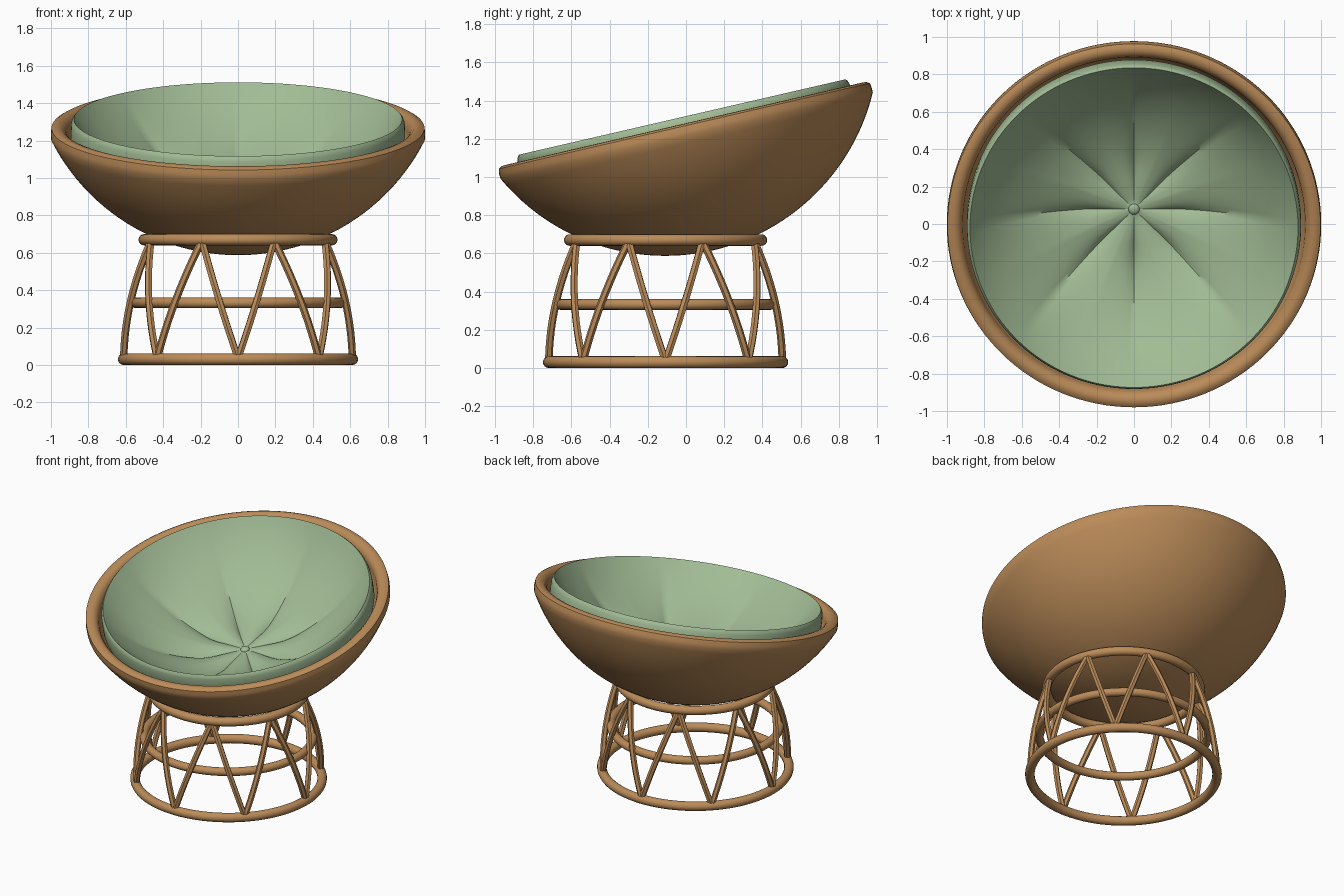
import bpy, bmesh, math
from mathutils import Vector, Matrix

cube = bpy.data.objects.get("Cube")
if cube:
    bpy.data.objects.remove(cube, do_unlink=True)


def material(name, rgb):
    m = bpy.data.materials.new(name)
    m.use_nodes = True
    m.diffuse_color = (*rgb, 1)
    bsdf = m.node_tree.nodes["Principled BSDF"]
    bsdf.inputs["Base Color"].default_value = (*rgb, 1)
    bsdf.inputs["Roughness"].default_value = 0.7
    return m


RATTAN = material("rattan_brown", (0.50, 0.262, 0.10))
FABRIC = material("sage_fabric", (0.36, 0.50, 0.30))
TILT = Matrix.Translation((0, 0, 1.23)) @ Matrix.Rotation(math.radians(13), 4, "X")
BASE_Y = -0.107


def finish(obj, mat, angle=40):
    obj.data.materials.clear()
    obj.data.materials.append(mat)
    bpy.ops.object.select_all(action="DESELECT")
    obj.select_set(True)
    bpy.context.view_layer.objects.active = obj
    bpy.ops.object.shade_smooth_by_angle(angle=math.radians(angle))


def lathe(name, profile, segs, mat, lift=lambda i, r, a: 0.0):
    """Revolve (r, z) points about z; the first and last points are poles."""
    bm = bmesh.new()
    first = bm.verts.new((0, 0, profile[0][1]))
    last = bm.verts.new((0, 0, profile[-1][1]))
    rings = []
    for i, (r, z) in enumerate(profile[1:-1], 1):
        angles = [math.tau * k / segs for k in range(segs)]
        rings.append([bm.verts.new((r * math.cos(a), r * math.sin(a), z + lift(i, r, a)))
                      for a in angles])
    for k in range(segs):
        n = (k + 1) % segs
        bm.faces.new((first, rings[0][k], rings[0][n]))
        bm.faces.new((last, rings[-1][n], rings[-1][k]))
        for p, q in zip(rings, rings[1:]):
            bm.faces.new((p[k], q[k], q[n], p[n]))
    bmesh.ops.recalc_face_normals(bm, faces=bm.faces)
    mesh = bpy.data.meshes.new(name)
    bm.to_mesh(mesh)
    bm.free()
    obj = bpy.data.objects.new(name, mesh)
    bpy.context.collection.objects.link(obj)
    obj.matrix_world = TILT
    finish(obj, mat)


def cap(radius, centre_z, edge_r, steps):
    """Spherical bowl points from the bottom pole out to edge_r."""
    top = math.asin(edge_r / radius)
    return [(radius * math.sin(top * k / steps), centre_z - radius * math.cos(top * k / steps))
            for k in range(steps + 1)]


# Bowl: outer skin, rim with a crisp outer edge rolling inward, inner skin
rim = [(1.001, 0.01), (0.997, 0.038), (0.98, 0.048), (0.96, 0.05), (0.941, 0.044),
       (0.925, 0.029), (0.916, 0.008), (0.913, -0.015)]
lathe("bowl", cap(1.12, 0.49, 1.0, 28) + rim + cap(1.05, 0.49, 0.912, 24)[::-1], 128, RATTAN)

# Cushion: dished top with eight pleats, rounded side, hidden underside
DISH = 36


def pleat(i, r, a):
    if i > DISH - 1:
        return 0.0
    step = math.tau / 8
    off = abs((a + step / 2) % step - step / 2)
    t = min(1, r / 0.3)
    depth = 0.048 * t * t * (3 - 2 * t) * (1 - (r / 0.877) ** 3)
    return -depth * math.exp(-off / 0.16) - 0.012 * math.exp(-(r / 0.1) ** 2)


side = [(0.886, 0.076), (0.892, 0.058), (0.894, 0.02), (0.894, -0.03), (0.889, -0.052)]
lathe("cushion", cap(1.1157, 0.776, 0.877, DISH) + side + cap(1.04, 0.49, 0.88, 20)[::-1],
      160, FABRIC, pleat)

# Button in the middle of the cushion
bpy.ops.mesh.primitive_uv_sphere_add(segments=24, ring_count=12, radius=0.03)
button = bpy.context.object
button.name = "cushion_button"
button.matrix_world = TILT @ Matrix.Translation((0, 0, -0.352)) @ Matrix.Diagonal((1, 1, 0.6, 1))
finish(button, FABRIC)

# Stand hoops
for name, radius, tube, z in (("bottom_hoop", 0.611, 0.031, 0.031),
                              ("middle_hoop", 0.551, 0.028, 0.333),
                              ("top_hoop", 0.502, 0.030, 0.67)):
    bpy.ops.mesh.primitive_torus_add(location=(0, BASE_Y, z), major_radius=radius,
                                     minor_radius=tube, major_segments=96, minor_segments=16)
    bpy.context.object.name = name
    finish(bpy.context.object, RATTAN)

# Stand struts: a bowed zigzag of six-sided canes between the bottom and top hoops
curve = bpy.data.curves.new("struts", "CURVE")
curve.dimensions = "3D"
curve.bevel_depth = 0.02
curve.bevel_resolution = 1
curve.use_fill_caps = True
STEPS = 12
for k in range(16):
    low = math.tau * (k // 2) / 8
    high = low + math.tau / 16 * (1 if k % 2 else -1)
    foot = Vector((0.611 * math.cos(low), 0.611 * math.sin(low), 0.035))
    head = Vector((0.502 * math.cos(high), 0.502 * math.sin(high), 0.665))
    out = foot + head
    out.z = 0
    out.normalize()
    spline = curve.splines.new("POLY")
    spline.points.add(STEPS)
    for s, point in enumerate(spline.points):
        t = s / STEPS
        point.co = (*(foot.lerp(head, t) + out * 0.14 * t * (1 - t)), 1)
struts = bpy.data.objects.new("struts", curve)
bpy.context.collection.objects.link(struts)
struts.location.y = BASE_Y
bpy.ops.object.select_all(action="DESELECT")
struts.select_set(True)
bpy.context.view_layer.objects.active = struts
bpy.ops.object.convert(target="MESH")
finish(bpy.context.object, RATTAN)
